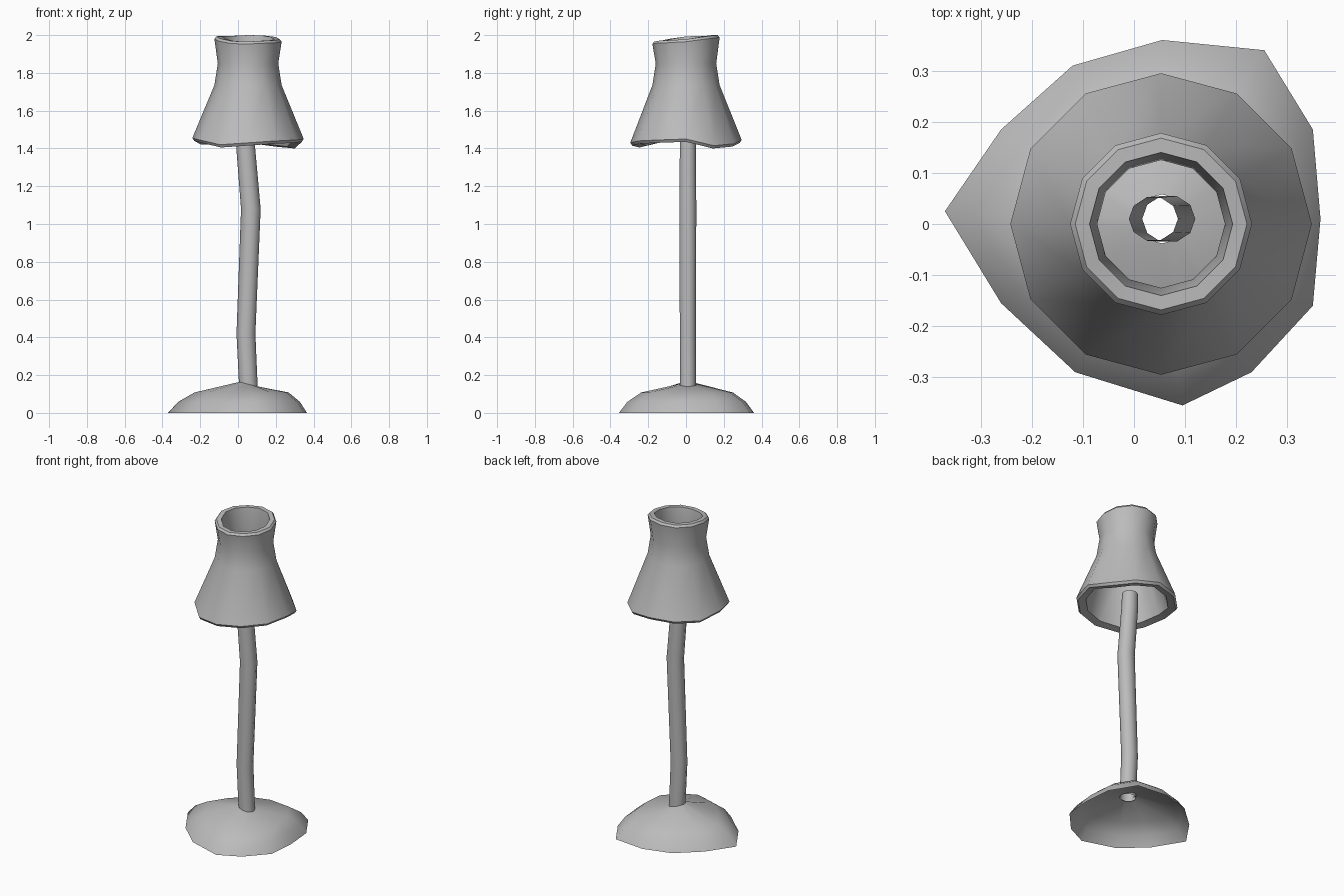
import bpy, bmesh, math

if "Cube" in bpy.data.objects:
    bpy.data.objects.remove(bpy.data.objects["Cube"], do_unlink=True)

SIDES = 12
grey = bpy.data.materials.new("lamp grey")
grey.use_nodes = True
COLOUR = (0.5, 0.5, 0.5, 1)
grey.diffuse_color = COLOUR
grey.node_tree.nodes["Principled BSDF"].inputs["Base Color"].default_value = COLOUR


def ring(cx, cy, r, z, sides=SIDES, wave=None, squash=1.0):
    """Circle of points; wave adds a height offset per point."""
    pts = []
    for i in range(sides):
        a = 2 * math.pi * i / sides
        dz = wave[i] if wave else 0
        pts.append((cx + r * math.cos(a), cy + r * squash * math.sin(a), z + dz))
    return pts


def loft(name, rings, closed=False, angle=40):
    """Skin a stack of rings, optionally joining last to first."""
    bm = bmesh.new()
    loops = [[bm.verts.new(p) for p in pts] for pts in rings]
    pairs = list(zip(loops, loops[1:]))
    if closed:
        pairs.append((loops[-1], loops[0]))
    for a, b in pairs:
        n = len(a)
        for i in range(n):
            j = (i + 1) % n
            bm.faces.new((a[i], a[j], b[j], b[i]))
    mesh = bpy.data.meshes.new(name)
    bm.to_mesh(mesh)
    bm.free()
    mesh.materials.append(grey)
    obj = bpy.data.objects.new(name, mesh)
    bpy.context.collection.objects.link(obj)
    bpy.ops.object.select_all(action="DESELECT")
    obj.select_set(True)
    bpy.context.view_layer.objects.active = obj
    bpy.ops.object.shade_smooth_by_angle(angle=math.radians(angle))
    return obj


# Base: hollow dome with an uneven outline, open below and at the pole
outline = [(.365, .01), (.35, .185), (.255, .34), (.055, .36), (-.12, .31), (-.26, .185),
           (-.37, .025), (-.26, -.155), (-.115, -.29), (.095, -.355), (.23, -.29), (.35, -.16)]
hole = ring(.055, .01, .048, 0)
base_rings = []
for t, z, tilt in ((1, 0, 0), (.86, .058, 0), (.63, .108, 0), (0, .152, -.25)):
    base_rings.append([(h[0] + (o[0] - h[0]) * t, h[1] + (o[1] - h[1]) * t,
                        z + tilt * (h[0] - .055)) for o, h in zip(outline, hole)])
loft("base", base_rings, angle=60)

# Pole: bent open tube
path = [(.055, .14, .049), (.042, .42, .05), (.068, 1.08, .052), (.041, 1.4, .05), (.038, 1.5, .048)]
loft("pole", [ring(x, .01, r, z, 10, squash=.9) for x, z, r in path], angle=60)

# Shade: thick flared shell with wavy rims, outside going up then inside going down
low = [.035, 0, .01, .03, .025, .02, .04, .03, .005, .015, .025, .03]
high = [0, .012, .02, .022, .018, .018, .015, .003, -.01, -.012, -.008, -.005]
shade_profile = [(.285, 1.4, low), (.295, 1.415, low), (.178, 1.735, None), (.16, 1.85, None),
                 (.178, 1.965, high), (.168, 1.978, high), (.14, 1.978, high),
                 (.125, 1.85, None), (.14, 1.735, None), (.24, 1.41, low)]
loft("shade", [ring(.053, 0, r, z, wave=w) for r, z, w in shade_profile], closed=True)
